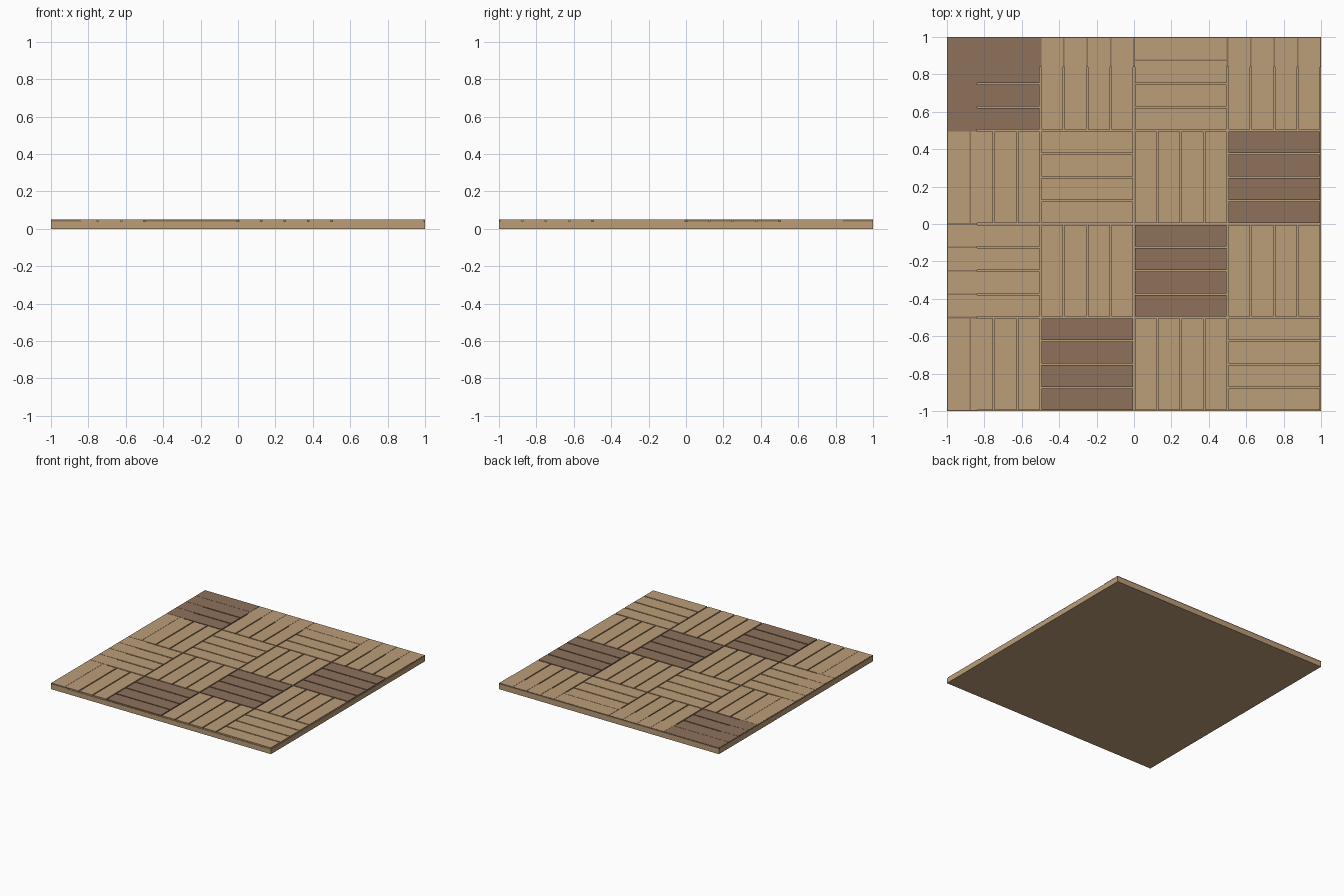
import bpy

if "Cube" in bpy.data.objects:
    bpy.data.objects.remove(bpy.data.objects["Cube"])


def material(name, rgb):
    m = bpy.data.materials.new(name)
    m.diffuse_color = (*rgb, 1)
    m.use_nodes = True
    m.node_tree.nodes["Principled BSDF"].inputs["Base Color"].default_value = m.diffuse_color
    return m


LIGHT = material("light_wood", (0.50, 0.34, 0.19))
DARK = material("dark_wood", (0.27, 0.165, 0.105))


def box(name, x0, x1, y0, y1, z0, z1, mat):
    bpy.ops.mesh.primitive_cube_add(size=1)
    o = bpy.context.object
    o.name = name
    for v in o.data.vertices:
        v.co.x = x1 if v.co.x > 0 else x0
        v.co.y = y1 if v.co.y > 0 else y0
        v.co.z = z1 if v.co.z > 0 else z0
    o.data.materials.append(mat)
    return o


GAP = 0.0045
BASE, TOP = 0.04, 0.05

# backing board
box("base_board", -1, 1, -1, 1, 0, BASE, LIGHT)

# dark strips filling the grooves along the left and back edges
box("back_edge_strip", -1, 1, 0.84, 1, BASE, TOP - 0.001, DARK)
box("left_edge_strip", -1, -0.84, -1, 0.84, BASE, TOP - 0.001, DARK)

# basket-weave parquet: 4 x 4 blocks of four slats, alternating direction
for row in range(4):
    for col in range(4):
        x, y = -1 + 0.5 * col, 0.5 - 0.5 * row
        mat = DARK if (row + col) % 4 == 0 else LIGHT
        for k in range(4):
            a, b = 0.125 * k + GAP, 0.125 * (k + 1) - GAP
            c, d = GAP, 0.5 - GAP
            if (row + col) % 2 == 0:
                ext = (x + c, x + d, y + a, y + b)
            else:
                ext = (x + a, x + b, y + c, y + d)
            box(f"slat_{row}_{col}_{k}", *ext, BASE, TOP, mat)
